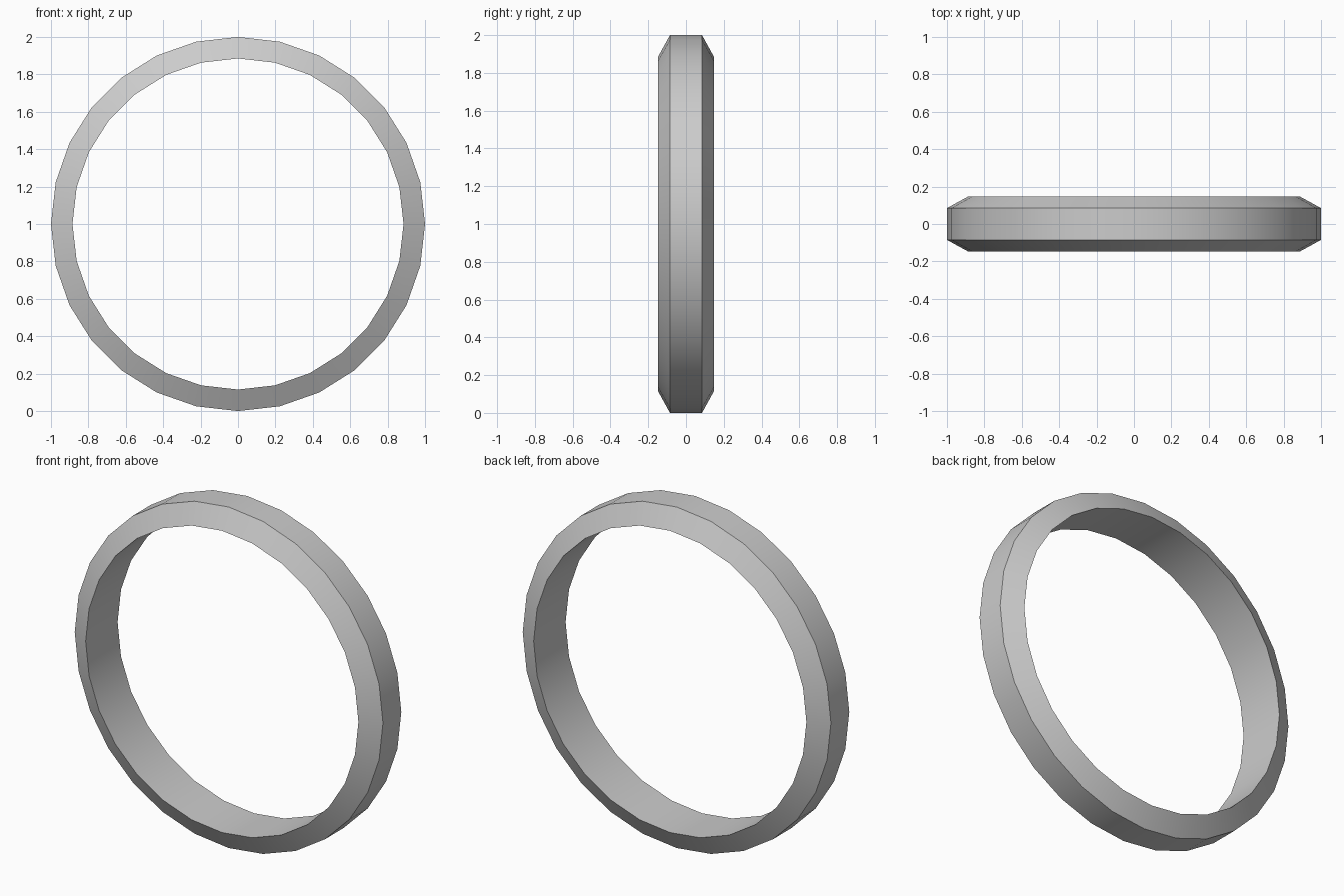
import bpy, bmesh
from math import sin, cos, tau

if "Cube" in bpy.data.objects:
    bpy.data.objects.remove(bpy.data.objects["Cube"])

SIDES = 28
# Cross-section (radius, y): flat rim, bevelled flanks, straight bore
PROFILE = [(1.0, -0.085), (1.0, 0.085), (0.885, 0.148), (0.885, -0.148)]

# Sweep the cross-section around the y axis
bm = bmesh.new()
rings = []
for i in range(SIDES):
    a = tau * i / SIDES
    rings.append([bm.verts.new((r * sin(a), y, 1 + r * cos(a))) for r, y in PROFILE])
for i in range(SIDES):
    p, q = rings[i], rings[(i + 1) % SIDES]
    for j in range(len(PROFILE)):
        k = (j + 1) % len(PROFILE)
        bm.faces.new((p[j], p[k], q[k], q[j]))
bmesh.ops.recalc_face_normals(bm, faces=bm.faces)

mesh = bpy.data.meshes.new("ring_band")
bm.to_mesh(mesh)
bm.free()
ring = bpy.data.objects.new("ring_band", mesh)
bpy.context.collection.objects.link(ring)

# Smooth around the band, sharp at the bevel edges
bpy.context.view_layer.objects.active = ring
ring.select_set(True)
bpy.ops.object.shade_smooth_by_angle(angle=0.52)
